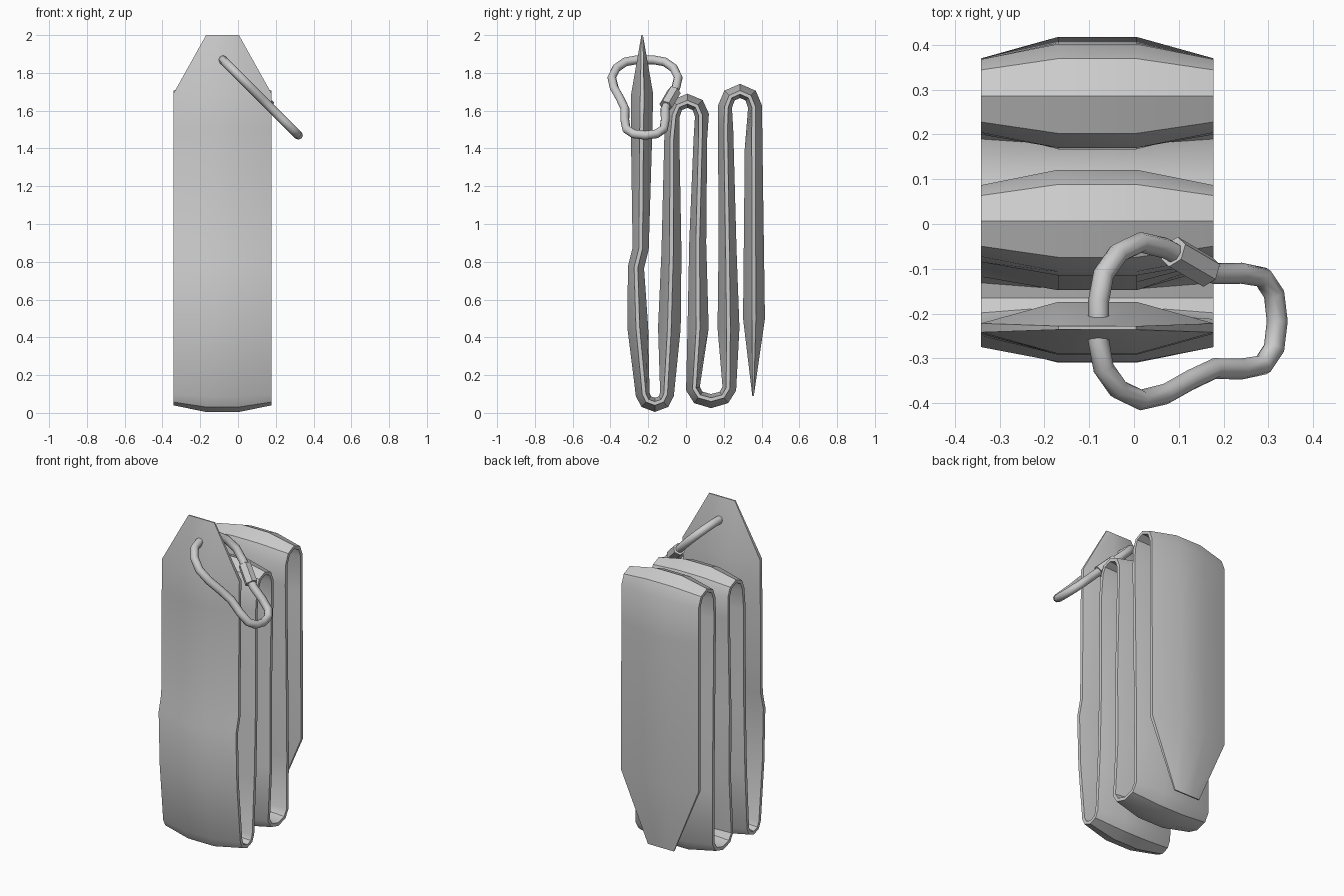
import bpy, bmesh, math
from mathutils import Vector

if "Cube" in bpy.data.objects:
    bpy.data.objects.remove(bpy.data.objects["Cube"])


def loft(name, rings, closed=False, angle=35):
    """Skin a list of equal-length vertex rings into a mesh object."""
    bm = bmesh.new()
    rows = [[bm.verts.new(p) for p in ring] for ring in rings]
    n, m = len(rows), len(rows[0])
    for i in range(n if closed else n - 1):
        a, b = rows[i], rows[(i + 1) % n]
        for j in range(m):
            k = (j + 1) % m
            bm.faces.new((a[j], a[k], b[k], b[j]))
    if not closed:
        bm.faces.new(rows[0])
        bm.faces.new(rows[-1])
    bmesh.ops.recalc_face_normals(bm, faces=bm.faces[:])
    mesh = bpy.data.meshes.new(name)
    bm.to_mesh(mesh)
    bm.free()
    ob = bpy.data.objects.new(name, mesh)
    bpy.context.collection.objects.link(ob)
    bpy.ops.object.select_all(action='DESELECT')
    ob.select_set(True)
    bpy.context.view_layer.objects.active = ob
    bpy.ops.object.shade_smooth_by_angle(angle=math.radians(angle))
    return ob


def fold(y, z, ry, rz, up):
    """Half-ellipse fold; the padding is thicker on its outside."""
    left, right = (0.045, 0.030) if up > 0 else (0.030, 0.045)
    out = []
    for k in range(5):
        t = math.pi * (1 - k / 4)
        out.append((y + ry * math.cos(t), z + up * rz * math.sin(t), left, right))
    return out


def panel(*points):
    """Straight run of strap given as y, z, half thickness."""
    return [(y, z, t, t) for y, z, t in points]


# folded padded strap, followed from the front tip to the back tip
path = panel((-0.232, 2.0, .004), (-0.232, 1.69, .058), (-0.235, 1.5, .057),
             (-0.24, 0.87, .043), (-0.265, 0.77, .043), (-0.255, 0.45, .055))
path += fold(-0.165, 0.10, 0.057, 0.05, -1)
path += panel((-0.088, 0.45, .06), (-0.077, 0.85, .053), (-0.075, 1.45, .04))
path += fold(0.007, 1.575, 0.07, 0.07, 1)
path += panel((0.076, 1.45, .036), (0.062, 0.9, .045), (0.064, 0.45, .056))
path += fold(0.133, 0.13, 0.089, 0.06, -1)
path += panel((0.225, 0.45, .058), (0.22, 0.85, .048), (0.21, 1.5, .04))
path += fold(0.286, 1.62, 0.072, 0.077, 1)
path += panel((0.358, 1.4, .047), (0.36, 0.5, .058), (0.355, 0.09, .004))

rings = []
for i, (y, z, left, right) in enumerate(path):
    here = Vector((y, z))
    d = Vector((0.0, 0.0))
    if i > 0:
        d += (here - Vector(path[i - 1][:2])).normalized()
    if i < len(path) - 1:
        d += (Vector(path[i + 1][:2]) - here).normalized()
    d.normalize()
    nrm = Vector((0, -d.y, d.x))
    tip = i in (0, len(path) - 1)
    e = 0.004 if tip else 0.010
    outer, inner = (0.087, 0.035) if tip else (0.26, 0.0875)
    c = Vector((-0.082, y, z))
    prof = [(-outer, e), (-inner, left), (inner, left), (outer, e),
            (outer, -e), (inner, -right), (-inner, -right), (-outer, -e)]
    rings.append([c + Vector((x, 0, 0)) + nrm * t for x, t in prof])
loft("folded_strap", rings)

# carabiner lies in a plane tilted 45 degrees: z = 1.79 - x
AXIS_Y = -0.217
TILT = Vector((1, 0, 1)).normalized()


def on_plane(x, y):
    return Vector((x, y, 1.79 - x))


def ring_at(c, d, r, sides):
    side = d.cross(TILT).normalized()
    angles = [2 * math.pi * k / sides for k in range(sides)]
    return [c + side * r * math.cos(t) + TILT * r * math.sin(t) for t in angles]


half = [(-0.079, .045), (-0.068, .105), (-0.035, .152), (0.015, .176), (0.07, .163),
        (0.125, .132), (0.18, .106), (0.24, .107), (0.288, .098), (0.313, .06)]
pts = [on_plane(x, AXIS_Y + w) for x, w in half] + [on_plane(0.32, AXIS_Y)]
pts += [on_plane(x, AXIS_Y - w) for x, w in reversed(half)]
tube = []
for i, p in enumerate(pts):
    d = (p - pts[i - 1]).normalized() + (pts[(i + 1) % len(pts)] - p).normalized()
    tube.append(ring_at(p, d.normalized(), 0.0235, 8))
loft("carabiner_ring", tube, closed=True, angle=50)

# screw sleeve closing the carabiner gate
a, b = on_plane(0.088, -0.062), on_plane(0.165, -0.107)
loft("carabiner_sleeve", [ring_at(p, (b - a).normalized(), 0.036, 6) for p in (a, b)])
